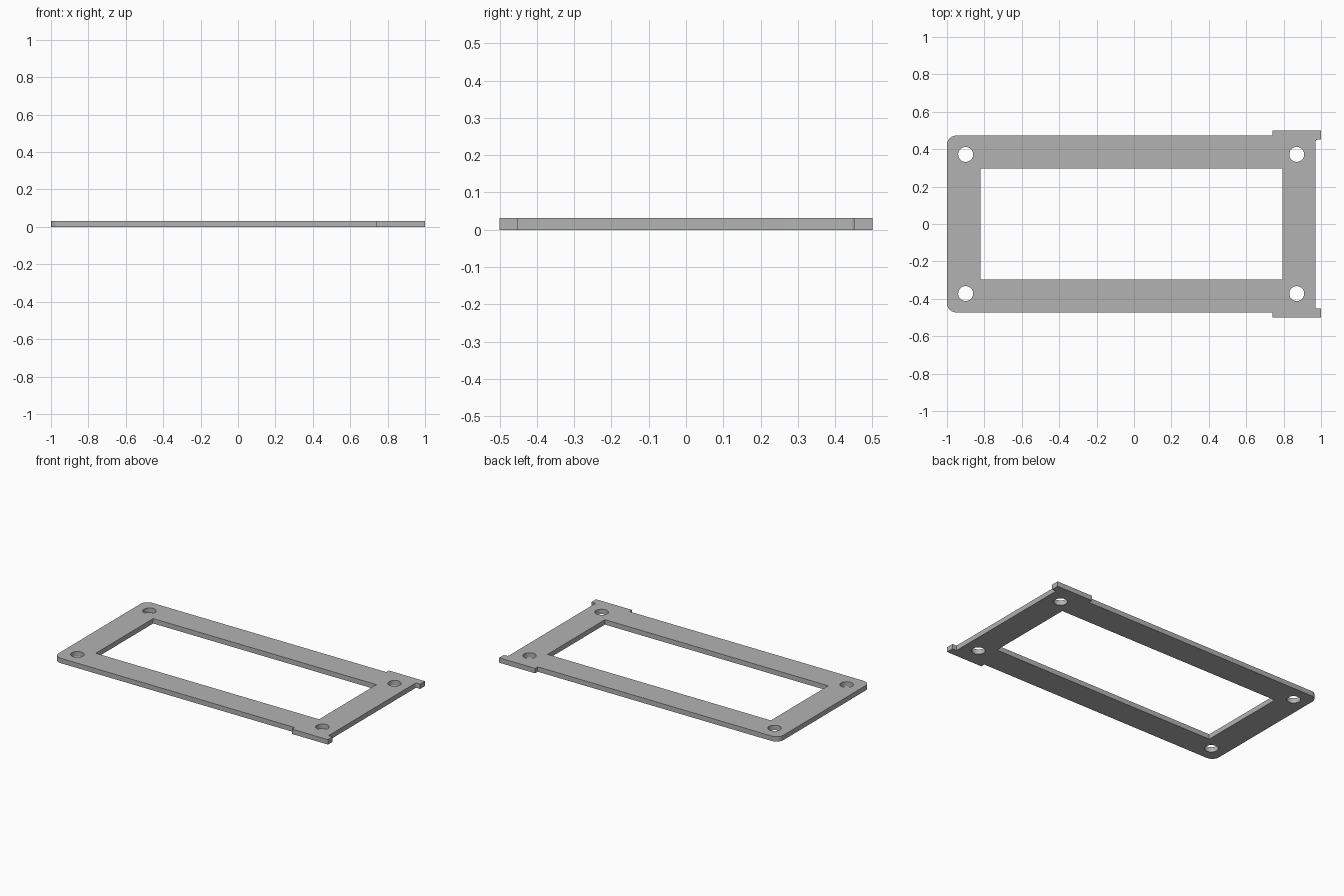
import bpy
import bmesh
from math import cos, sin, pi, radians

THICK = 0.032

if "Cube" in bpy.data.objects:
    bpy.data.objects.remove(bpy.data.objects["Cube"], do_unlink=True)


def arc(cx, cy, r, start, end, steps):
    """Points on an arc, angles in degrees."""
    angles = [radians(start + (end - start) * i / steps) for i in range(steps + 1)]
    return [(cx + r * cos(a), cy + r * sin(a)) for a in angles]


def add_loop(curve, points):
    spline = curve.splines.new("POLY")
    spline.points.add(len(points) - 1)
    for p, (x, y) in zip(spline.points, points):
        p.co = (x, y, 0, 1)
    spline.use_cyclic_u = True


grey = bpy.data.materials.new("plain_grey")
grey.use_nodes = True
colour = (0.45, 0.45, 0.45, 1)
grey.diffuse_color = colour
grey.node_tree.nodes["Principled BSDF"].inputs["Base Color"].default_value = colour

curve = bpy.data.curves.new("plate_profile", "CURVE")
curve.dimensions = "2D"
curve.fill_mode = "BOTH"
curve.extrude = THICK / 2

# Outer edge: rounded left corners, side tabs and projecting right-hand prongs
lower = arc(-0.95, -0.423, 0.05, 180, 270, 10)
lower += [(0.74, -0.473), (0.74, -0.5), (1, -0.5), (1, -0.451), (0.97, -0.451)]
upper = [(0.982, 0.451), (1, 0.451), (1, 0.5), (0.74, 0.5), (0.74, 0.473)]
fillet = arc(0.982, 0.439, 0.012, 180, 90, 5)
add_loop(curve, lower + fillet + upper[1:] + arc(-0.95, 0.423, 0.05, 90, 180, 10))

# Rectangular window
add_loop(curve, [(-0.82, -0.296), (-0.82, 0.296), (0.793, 0.296), (0.793, -0.296)])

# Four round mounting holes
for x in (-0.9, 0.87):
    for y in (-0.372, 0.372):
        add_loop(curve, arc(x, y, 0.04, 0, 360, 40)[:-1])

# Turn the filled profile into a clean solid plate
helper = bpy.data.objects.new("profile_helper", curve)
bpy.context.collection.objects.link(helper)
bpy.context.view_layer.update()
mesh = bpy.data.meshes.new_from_object(
    helper.evaluated_get(bpy.context.evaluated_depsgraph_get()))
bpy.data.objects.remove(helper, do_unlink=True)

bm = bmesh.new()
bm.from_mesh(mesh)
bmesh.ops.remove_doubles(bm, verts=bm.verts, dist=0.0001)
bmesh.ops.translate(bm, verts=bm.verts, vec=(0, 0, THICK / 2))
bmesh.ops.recalc_face_normals(bm, faces=bm.faces)
bm.to_mesh(mesh)
bm.free()
mesh.materials.clear()
mesh.materials.append(grey)

plate = bpy.data.objects.new("frame_plate", mesh)
bpy.context.collection.objects.link(plate)
bpy.ops.object.select_all(action="DESELECT")
plate.select_set(True)
bpy.context.view_layer.objects.active = plate
bpy.ops.object.shade_smooth_by_angle(angle=radians(30))
